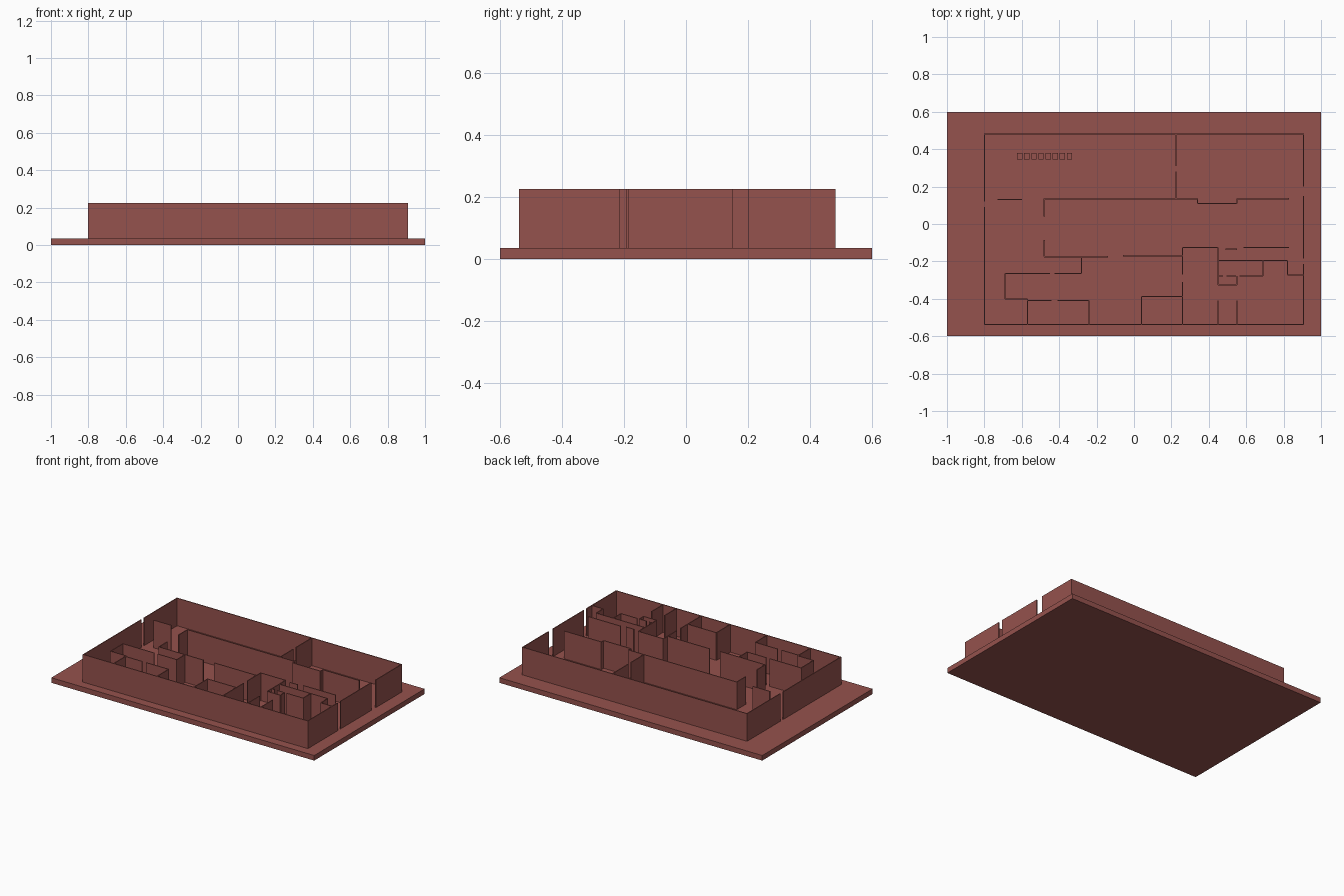
import bpy, bmesh

if "Cube" in bpy.data.objects:
    bpy.data.objects.remove(bpy.data.objects["Cube"])

BASE_TOP, WALL_TOP, T = 0.035, 0.225, 0.006

mat = bpy.data.materials.new("brick_red")
mat.diffuse_color = (0.30, 0.085, 0.075, 1)
mat.use_nodes = True
mat.node_tree.nodes["Principled BSDF"].inputs["Base Color"].default_value = mat.diffuse_color


def add_box(bm, x0, x1, y0, y1, z0, z1):
    verts = bmesh.ops.create_cube(bm, size=1)["verts"]
    for v in verts:
        v.co = ((x0 + x1) / 2 + v.co.x * (x1 - x0),
                (y0 + y1) / 2 + v.co.y * (y1 - y0),
                (z0 + z1) / 2 + v.co.z * (z1 - z0))


def make_object(name, boxes):
    bm = bmesh.new()
    for b in boxes:
        add_box(bm, *b)
    mesh = bpy.data.meshes.new(name)
    bm.to_mesh(mesh)
    bm.free()
    mesh.materials.append(mat)
    obj = bpy.data.objects.new(name, mesh)
    bpy.context.collection.objects.link(obj)


def along_x(y, *spans):
    return [(a, b, y - T / 2, y + T / 2, BASE_TOP, WALL_TOP) for a, b in spans]


def along_y(x, *spans):
    return [(x - T / 2, x + T / 2, a, b, BASE_TOP, WALL_TOP) for a, b in spans]


# Ground slab
make_object("base_slab", [(-1, 1, -0.6, 0.6, 0, BASE_TOP)])

# Perimeter walls, with doorways left open at both ends
make_object("outer_walls",
            along_x(0.48, (-0.803, 0.91)) +
            along_x(-0.537, (-0.803, 0.91)) +
            along_y(-0.80, (-0.54, 0.09), (0.12, 0.483)) +
            along_y(0.907, (-0.54, -0.215), (-0.185, 0.15), (0.20, 0.483)))

# Corridor walls
make_object("corridor_walls",
            along_x(0.13, (-0.73, -0.60)) +
            along_x(0.135, (-0.48, 0.34), (0.55, 0.83)) +
            along_x(0.11, (0.34, 0.55)) +
            along_x(-0.175, (-0.48, -0.14)) +
            along_x(-0.17, (-0.06, 0.26)) +
            along_x(-0.125, (0.26, 0.45), (0.585, 0.83)) +
            along_x(-0.135, (0.49, 0.55)) +
            along_y(-0.48, (0.04, 0.135), (-0.175, -0.085)) +
            along_y(0.34, (0.11, 0.135)) +
            along_y(0.55, (0.11, 0.135)))

# Partition across the large rear hall
make_object("hall_partition", along_y(0.225, (0.135, 0.28), (0.31, 0.48)))

# Small rooms, front left
make_object("left_room_walls",
            along_x(-0.265, (-0.69, -0.45), (-0.425, -0.28)) +
            along_x(-0.40, (-0.69, -0.57)) +
            along_x(-0.41, (-0.57, -0.44), (-0.41, -0.24)) +
            along_y(-0.69, (-0.40, -0.265)) +
            along_y(-0.28, (-0.265, -0.175)) +
            along_y(-0.57, (-0.537, -0.40)) +
            along_y(-0.24, (-0.537, -0.41)))

# Rooms in the front middle
make_object("middle_room_walls",
            along_x(-0.388, (0.04, 0.26)) +
            along_y(0.04, (-0.537, -0.388)) +
            along_y(0.26, (-0.537, -0.31), (-0.27, -0.125)))

# Rooms, front right
make_object("right_room_walls",
            along_x(-0.195, (0.45, 0.82)) +
            along_x(-0.278, (0.45, 0.475), (0.495, 0.545), (0.565, 0.69)) +
            along_x(-0.272, (0.82, 0.907)) +
            along_x(-0.325, (0.45, 0.55)) +
            along_y(0.45, (-0.325, -0.125), (-0.537, -0.41)) +
            along_y(0.55, (-0.325, -0.278), (-0.537, -0.41)) +
            along_y(0.69, (-0.278, -0.195)) +
            along_y(0.82, (-0.272, -0.195)))

# Row of low floor blocks in the hall
make_object("floor_blocks",
            [(-0.625 + i * 0.038, -0.597 + i * 0.038, 0.345, 0.38,
              BASE_TOP, BASE_TOP + 0.01) for i in range(8)])
